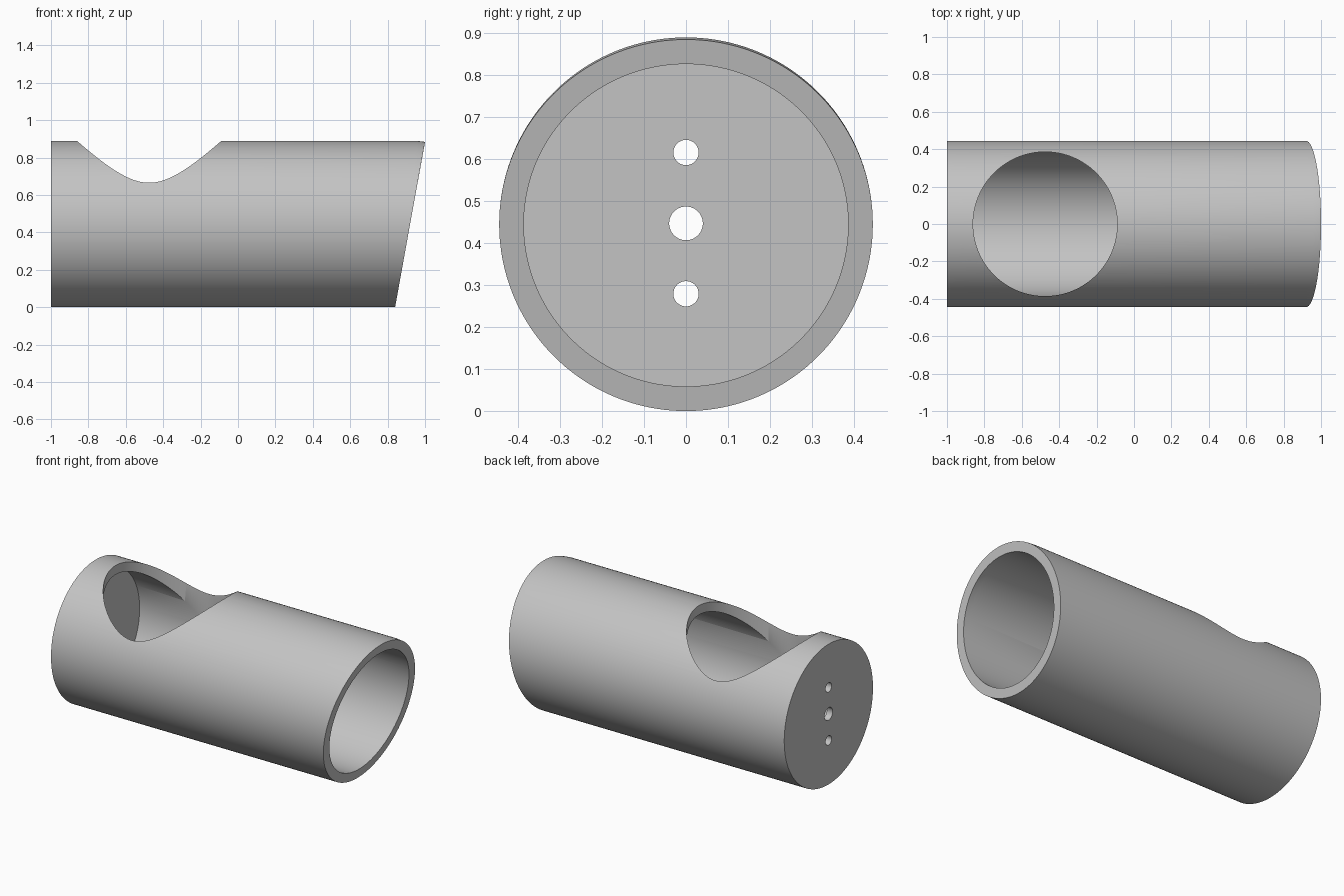
import bpy, bmesh
from math import pi, sin, cos
from mathutils import Matrix

old = bpy.data.objects.get("Cube")
if old:
    bpy.data.objects.remove(old, do_unlink=True)

SEG = 160
R, BORE = 0.4445, 0.386        # outer and inner radius
FLOOR = -0.96                  # inner face of the closed end

grey = bpy.data.materials.new("plain grey")
grey.use_nodes = True
colour = (0.55, 0.55, 0.55, 1)
grey.diffuse_color = colour
grey.node_tree.nodes["Principled BSDF"].inputs["Base Color"].default_value = colour


def make_object(name, bm):
    bmesh.ops.recalc_face_normals(bm, faces=bm.faces)
    mesh = bpy.data.meshes.new(name)
    bm.to_mesh(mesh)
    bm.free()
    mesh.materials.append(grey)
    obj = bpy.data.objects.new(name, mesh)
    bpy.context.collection.objects.link(obj)
    return obj


def slant(z):
    """Position of the sloping open end at height z."""
    return 0.84 + 0.16 * z / (2 * R)


def ring(bm, radius, x=None, back=0.0, droop=0.0):
    """Circle about the tube axis, upright at x or following the slope."""
    verts = []
    for i in range(SEG):
        a = 2 * pi * i / SEG
        z = R + radius * cos(a)
        px = slant(z) - back if x is None else x
        z -= droop * max(0, cos(a))
        verts.append(bm.verts.new((px, radius * sin(a), z)))
    return verts


def cylinder(name, radius, depth, matrix):
    bm = bmesh.new()
    bmesh.ops.create_cone(bm, cap_ends=True, segments=SEG, radius1=radius,
                          radius2=radius, depth=depth, matrix=matrix)
    obj = make_object(name, bm)
    obj.hide_render = True
    return obj


# Tube: closed at one end, sloping at the open end with a slightly drooping tip
bm = bmesh.new()
rings = [ring(bm, R, x=-1), ring(bm, R, back=0.04), ring(bm, R, droop=0.005),
         ring(bm, BORE, droop=0.005), ring(bm, BORE, back=0.04),
         ring(bm, BORE, x=FLOOR)]
for a, b in zip(rings, rings[1:]):
    for i in range(SEG):
        j = (i + 1) % SEG
        bm.faces.new((a[i], a[j], b[j], b[i]))
bm.faces.new(rings[0])
bm.faces.new(rings[-1])
tube = make_object("tube", bm)

# Large opening in the top, and three small holes through the closed end
cutters = [cylinder("top_opening_cutter", 0.3855, 0.6,
                    Matrix.Translation((-0.475, 0, R + 0.3)))]
for z, r in ((0.279, 0.03), (R + 0.002, 0.04), (0.615, 0.03)):
    place = Matrix.Translation((-0.98, 0, z)) @ Matrix.Rotation(pi / 2, 4, 'Y')
    cutters.append(cylinder("end_hole_cutter", r, 0.1, place))

for obj in bpy.context.selected_objects:
    obj.select_set(False)
bpy.context.view_layer.objects.active = tube
tube.select_set(True)
for cutter in cutters:
    mod = tube.modifiers.new("cut", 'BOOLEAN')
    mod.operation = 'DIFFERENCE'
    mod.solver = 'EXACT'
    mod.object = cutter
    bpy.ops.object.modifier_apply(modifier=mod.name)
    bpy.data.objects.remove(cutter, do_unlink=True)

bpy.ops.object.shade_smooth_by_angle(angle=pi / 6)
